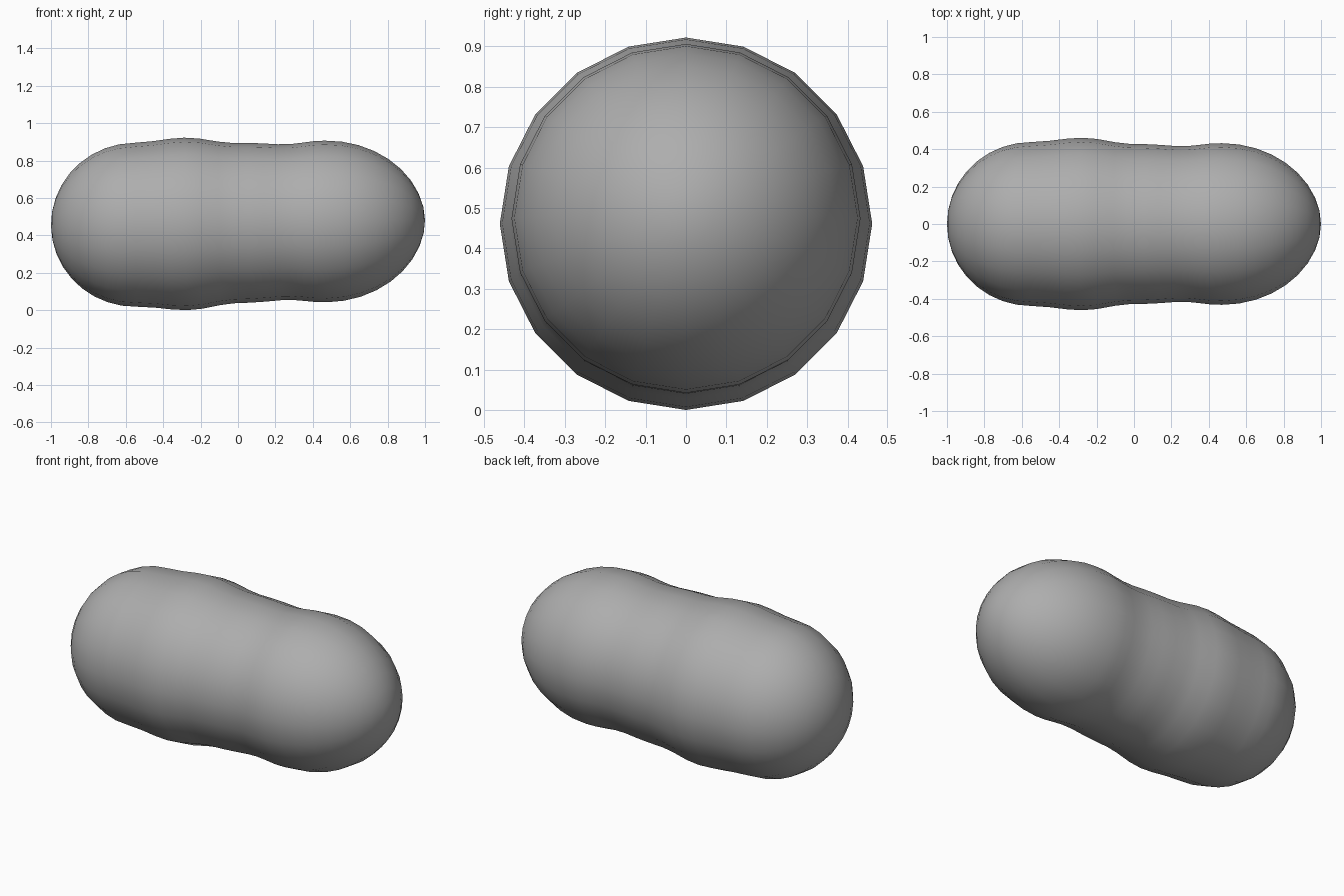
import bpy
import bmesh
from math import cos, sin, pi, radians

SIDES = 20
CAP_STEPS = 9

old = bpy.data.objects.get("Cube")
if old:
    bpy.data.objects.remove(old, do_unlink=True)


def cap(centre, length, radius, power):
    """Rounded end as (x, radius) pairs, from the tip inward, without the tip."""
    angles = [pi / 2 * i / CAP_STEPS for i in range(1, CAP_STEPS + 1)]
    return [(centre + length * cos(a), radius * sin(a) ** power) for a in angles]


# Lengthwise profile: broad end, waist, narrower end
left_cap = cap(0.47, 0.53, 0.432, 1.04)
right_cap = cap(-0.55, -0.45, 0.438, 1.0)
waist = [(-0.45, 0.445), (-0.36, 0.456), (-0.28, 0.461), (-0.2, 0.455),
         (-0.1, 0.437), (-0.03, 0.429), (0.06, 0.427), (0.14, 0.423),
         (0.22, 0.417), (0.29, 0.417), (0.35, 0.423), (0.41, 0.43)]
profile = right_cap + waist + left_cap[::-1]

# Shell: rings around the long axis, closed with a fan at each tip
bm = bmesh.new()
rings = []
for x, r in profile:
    turns = [2 * pi * k / SIDES for k in range(SIDES)]
    rings.append([bm.verts.new((x, r * cos(t), r * sin(t))) for t in turns])
for a, b in zip(rings, rings[1:]):
    for k in range(SIDES):
        n = (k + 1) % SIDES
        bm.faces.new((a[k], a[n], b[n], b[k]))
for ring, x in ((rings[0], -1), (rings[-1], 1)):
    tip = bm.verts.new((x, 0, 0))
    for k in range(SIDES):
        bm.faces.new((ring[k], ring[(k + 1) % SIDES], tip))
bmesh.ops.recalc_face_normals(bm, faces=bm.faces)
for face in bm.faces:
    face.smooth = True
mesh = bpy.data.meshes.new("peanut_shell")
bm.to_mesh(mesh)
bm.free()

# Plain grey surface
grey = bpy.data.materials.new("grey")
grey.use_nodes = True
colour = (0.42, 0.42, 0.42, 1)
grey.diffuse_color = colour
grey.node_tree.nodes["Principled BSDF"].inputs["Base Color"].default_value = colour
mesh.materials.append(grey)

# Rest it on the ground with a slight tilt
shell = bpy.data.objects.new("peanut_shell", mesh)
shell.location.z = 0.466
shell.rotation_euler.y = radians(-1)
bpy.context.collection.objects.link(shell)
